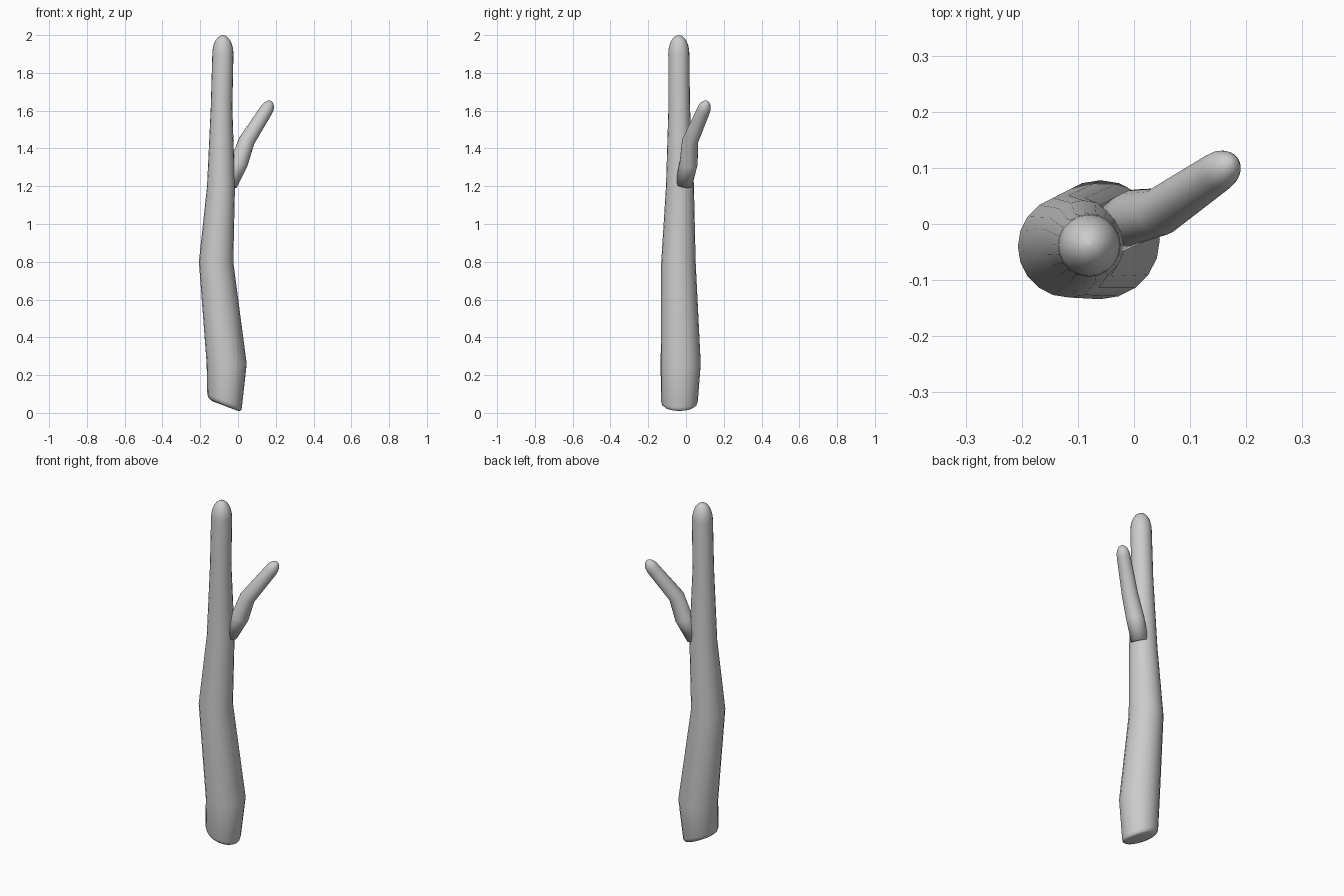
import bpy, bmesh, math
from mathutils import Vector

if "Cube" in bpy.data.objects:
    bpy.data.objects.remove(bpy.data.objects["Cube"])

SIDES = 20

def limb(name, rings):
    """Loft circular rings given as (centre, radius, normal); cap both ends."""
    bm = bmesh.new()
    loops = []
    for c, r, n in rings:
        q = Vector((0, 0, 1)).rotation_difference(Vector(n).normalized())
        loop = []
        for i in range(SIDES):
            a = 2 * math.pi * i / SIDES
            loop.append(bm.verts.new(Vector(c) + q @ Vector((r * math.cos(a), r * math.sin(a), 0))))
        loops.append(loop)
    for a, b in zip(loops, loops[1:]):
        for i in range(SIDES):
            j = (i + 1) % SIDES
            bm.faces.new((a[i], a[j], b[j], b[i]))
    bm.faces.new(loops[0][::-1])
    bm.faces.new(loops[-1])
    me = bpy.data.meshes.new(name)
    bm.to_mesh(me)
    bm.free()
    for p in me.polygons:
        p.use_smooth = True
    ob = bpy.data.objects.new(name, me)
    bpy.context.collection.objects.link(ob)
    return ob

def dome(c, r, n, height):
    """Rings of a rounded tip beyond centre c."""
    d = Vector(n).normalized()
    out = []
    for k in range(1, 7):
        a = math.radians(k * 14.6)
        out.append((Vector(c) + d * height * math.sin(a), r * math.cos(a), n))
    return out

# trunk: slanted cut base with a softened rim, gentle bends, rounded top
UP = (0, 0, 1)
CUT = (0.38, 0.0, 1)
trunk = [
    ((-0.068, -0.035, 0.036), 0.068, CUT),
    ((-0.069, -0.035, 0.040), 0.083, CUT),
    ((-0.070, -0.035, 0.048), 0.093, CUT),
    ((-0.071, -0.035, 0.064), 0.098, CUT),
    ((-0.060, -0.028, 0.26), 0.106, UP),
    ((-0.116, -0.040, 0.80), 0.091, UP),
    ((-0.090, -0.032, 1.20), 0.074, UP),
    ((-0.087, -0.036, 1.62), 0.057, UP),
    ((-0.080, -0.038, 1.90), 0.056, UP),
]
limb("trunk", trunk + dome((-0.080, -0.038, 1.90), 0.056, UP, 0.10))

# side branch: starts inside the trunk and kinks outwards
tip_dir = (0.45, 0.3, 0.8)
branch = [
    ((-0.050, -0.012, 1.21), 0.046, (0.4, 0.2, 1)),
    ((0.004, 0.014, 1.32), 0.048, (0.38, 0.15, 1)),
    ((0.046, 0.022, 1.44), 0.043, (0.45, 0.25, 1)),
    ((0.148, 0.092, 1.60), 0.036, tip_dir),
]
limb("side_branch", branch + dome((0.148, 0.092, 1.60), 0.036, tip_dir, 0.06))
